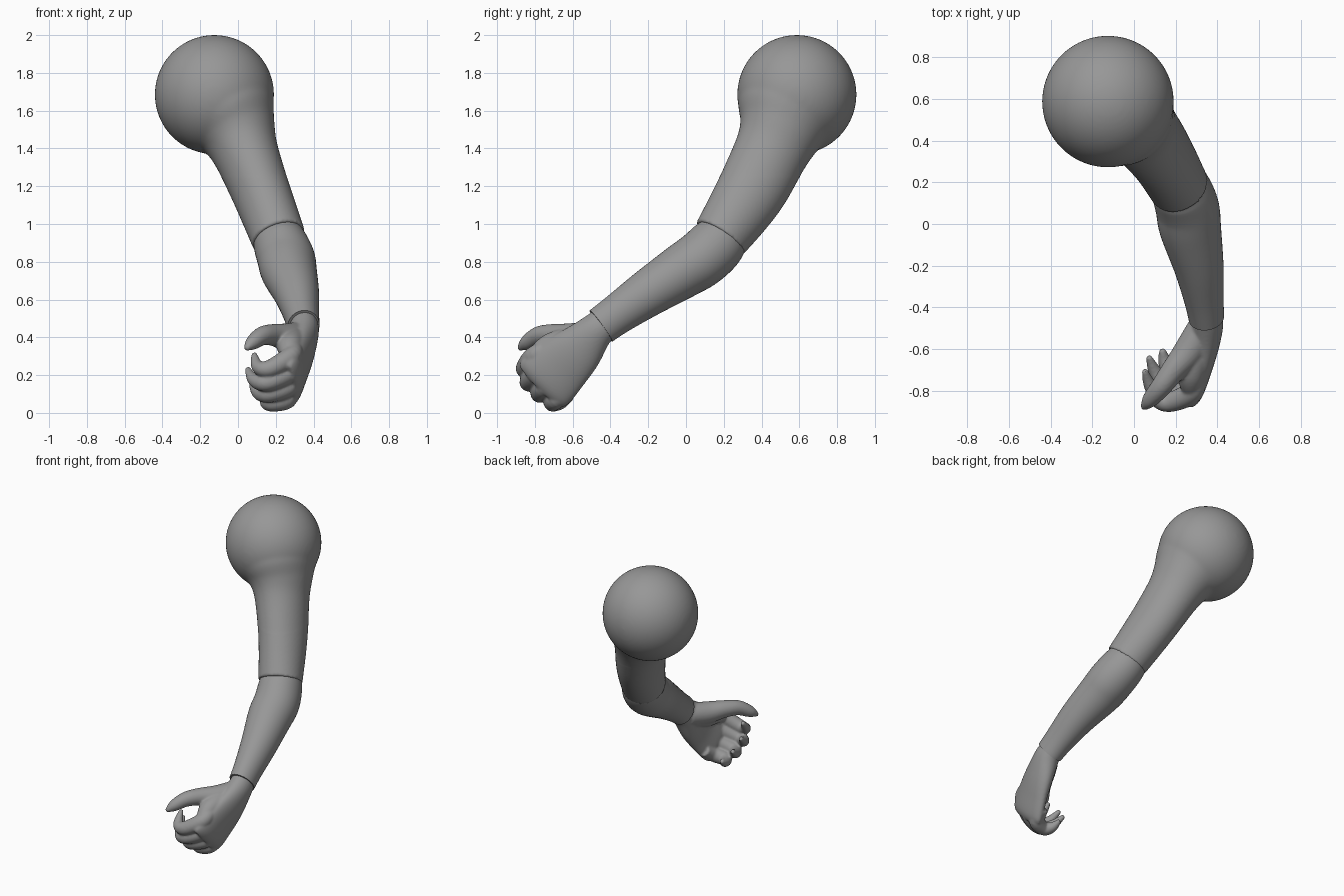
import bpy, bmesh, math
from mathutils import Vector

if "Cube" in bpy.data.objects:
    bpy.data.objects.remove(bpy.data.objects["Cube"])

X, Z = Vector((1, 0, 0)), Vector((0, 0, 1))
skin = bpy.data.materials.new("dark_grey")
skin.diffuse_color = (0.31, 0.31, 0.31, 1)
skin.use_nodes = True
skin.node_tree.nodes["Principled BSDF"].inputs["Base Color"].default_value = skin.diffuse_color


def spline(keys, steps):
    """Smooth curve through (x, y, z, half_side, half_up) keys."""
    k = [keys[0]] + keys + [keys[-1]]
    out = []
    for i in range(1, len(k) - 2):
        for s in range(steps):
            t = s / steps
            out.append([0.5 * (2 * b + (c - a) * t + (2 * a - 5 * b + 4 * c - d) * t * t
                        + (3 * b - a - 3 * c + d) * t ** 3)
                        for a, b, c, d in zip(*k[i - 1:i + 3])])
    return out + [list(keys[-1])]


def tube(bm, keys, ref=X, steps=6, sides=48):
    """Capped loft of elliptical sections along a smooth path."""
    pts = spline(keys, steps)
    rings = []
    for i, p in enumerate(pts):
        a, b = pts[max(i - 1, 0)], pts[min(i + 1, len(pts) - 1)]
        t = (Vector(b[:3]) - Vector(a[:3])).normalized()
        side = (ref - t * ref.dot(t)).normalized()
        up = t.cross(side)
        rings.append([bm.verts.new(Vector(p[:3])
                      + side * p[3] * math.cos(2 * math.pi * j / sides)
                      + up * p[4] * math.sin(2 * math.pi * j / sides))
                      for j in range(sides)])
    for r, q in zip(rings, rings[1:]):
        for j in range(sides):
            n = (j + 1) % sides
            bm.faces.new((r[j], r[n], q[n], q[j]))
    bm.faces.new(rings[0][::-1])
    bm.faces.new(rings[-1])


def finish(name, bm):
    bmesh.ops.recalc_face_normals(bm, faces=bm.faces[:])
    me = bpy.data.meshes.new(name)
    bm.to_mesh(me)
    bm.free()
    me.materials.append(skin)
    ob = bpy.data.objects.new(name, me)
    bpy.context.collection.objects.link(ob)
    return ob


def activate(ob):
    bpy.ops.object.select_all(action='DESELECT')
    ob.select_set(True)
    bpy.context.view_layer.objects.active = ob


def merge(ob, voxel):
    """Fuse overlapping shells into one skin."""
    activate(ob)
    mod = ob.modifiers.new("fuse", 'REMESH')
    mod.mode, mod.voxel_size, mod.use_smooth_shade = 'VOXEL', voxel, True
    bpy.ops.object.modifier_apply(modifier=mod.name)


def soften(ob, iterations, lowest=-1.0):
    """Smooth the skin above a given height."""
    group = ob.vertex_groups.new(name="soft")
    group.add([v.index for v in ob.data.vertices if v.co.z > lowest], 1.0, 'REPLACE')
    mod = ob.modifiers.new("soften", 'SMOOTH')
    mod.factor, mod.iterations, mod.vertex_group = 0.5, iterations, "soft"


# Upper arm flaring into the shoulder ball, fused together
bm = bmesh.new()
tube(bm, [(0.215, 0.18, 0.925, 0.144, 0.15),
          (0.16, 0.28, 1.07, 0.15, 0.172),
          (0.11, 0.36, 1.20, 0.157, 0.187),
          (0.04, 0.45, 1.38, 0.175, 0.198),
          (0.00, 0.495, 1.48, 0.207, 0.222),
          (-0.045, 0.53, 1.57, 0.258, 0.268),
          (-0.09, 0.56, 1.64, 0.27, 0.27)])
bmesh.ops.create_uvsphere(bm, u_segments=96, v_segments=48, radius=0.3155)
ball = [v for v in bm.verts if v.co.length < 0.317 and abs(v.co.length - 0.3155) < 1e-5]
bmesh.ops.translate(bm, verts=ball, vec=(-0.125, 0.587, 1.685))
arm = finish("upper_arm", bm)
merge(arm, 0.011)
soften(arm, 14, 1.25)

# Forearm, tucked into the upper arm's open end
bm = bmesh.new()
tube(bm, [(0.20, 0.21, 0.97, 0.125, 0.13),
          (0.225, 0.165, 0.895, 0.143, 0.15),
          (0.255, 0.08, 0.815, 0.152, 0.152),
          (0.27, -0.02, 0.75, 0.148, 0.145),
          (0.31, -0.20, 0.635, 0.12, 0.125),
          (0.335, -0.36, 0.525, 0.095, 0.107),
          (0.347, -0.45, 0.46, 0.085, 0.102)])
activate(finish("forearm", bm))
bpy.ops.object.shade_smooth_by_angle(angle=math.radians(45))

# Hand: palm, thumb and curled fingers merged into one skin
bm = bmesh.new()
tube(bm, [(0.347, -0.42, 0.48, 0.072, 0.088),
          (0.35, -0.48, 0.43, 0.078, 0.098),
          (0.338, -0.57, 0.335, 0.07, 0.135),
          (0.315, -0.66, 0.25, 0.062, 0.158),
          (0.285, -0.74, 0.17, 0.058, 0.17),
          (0.265, -0.77, 0.14, 0.04, 0.158)])


def digit(points, radii):
    tube(bm, [(*p, r, r) for p, r in zip(points, radii)], Z, 6, 24)


# Thumb, and the web that fills the gap to the first finger
digit([(0.33, -0.50, 0.41), (0.265, -0.61, 0.40), (0.19, -0.70, 0.412),
       (0.13, -0.78, 0.408), (0.075, -0.845, 0.37), (0.042, -0.885, 0.338)],
      (0.075, 0.075, 0.059, 0.05, 0.038, 0.012))
digit([(0.32, -0.52, 0.39), (0.29, -0.63, 0.37), (0.275, -0.72, 0.35), (0.275, -0.79, 0.31)],
      (0.07, 0.08, 0.07, 0.05))

# Each finger: knuckle, middle joint, end joint, tip
fingers = [
    ((0.28, -0.805, 0.30), (0.17, -0.855, 0.235), (0.105, -0.835, 0.245), (0.085, -0.77, 0.315)),
    ((0.275, -0.785, 0.215), (0.155, -0.835, 0.16), (0.085, -0.785, 0.175), (0.05, -0.70, 0.235)),
    ((0.27, -0.745, 0.14), (0.16, -0.775, 0.10), (0.105, -0.715, 0.11), (0.07, -0.635, 0.16)),
    ((0.26, -0.685, 0.075), (0.185, -0.705, 0.053), (0.15, -0.66, 0.055), (0.135, -0.60, 0.085)),
]
for f in fingers:
    k, m = Vector(f[0]), Vector(f[1])
    root = k + Vector((0.02, 0.08, 0.05))
    digit([root, k, m, f[2], f[3]], (0.04, 0.053, 0.047, 0.035, 0.014))

hand = finish("hand", bm)
merge(hand, 0.007)
soften(hand, 7)
